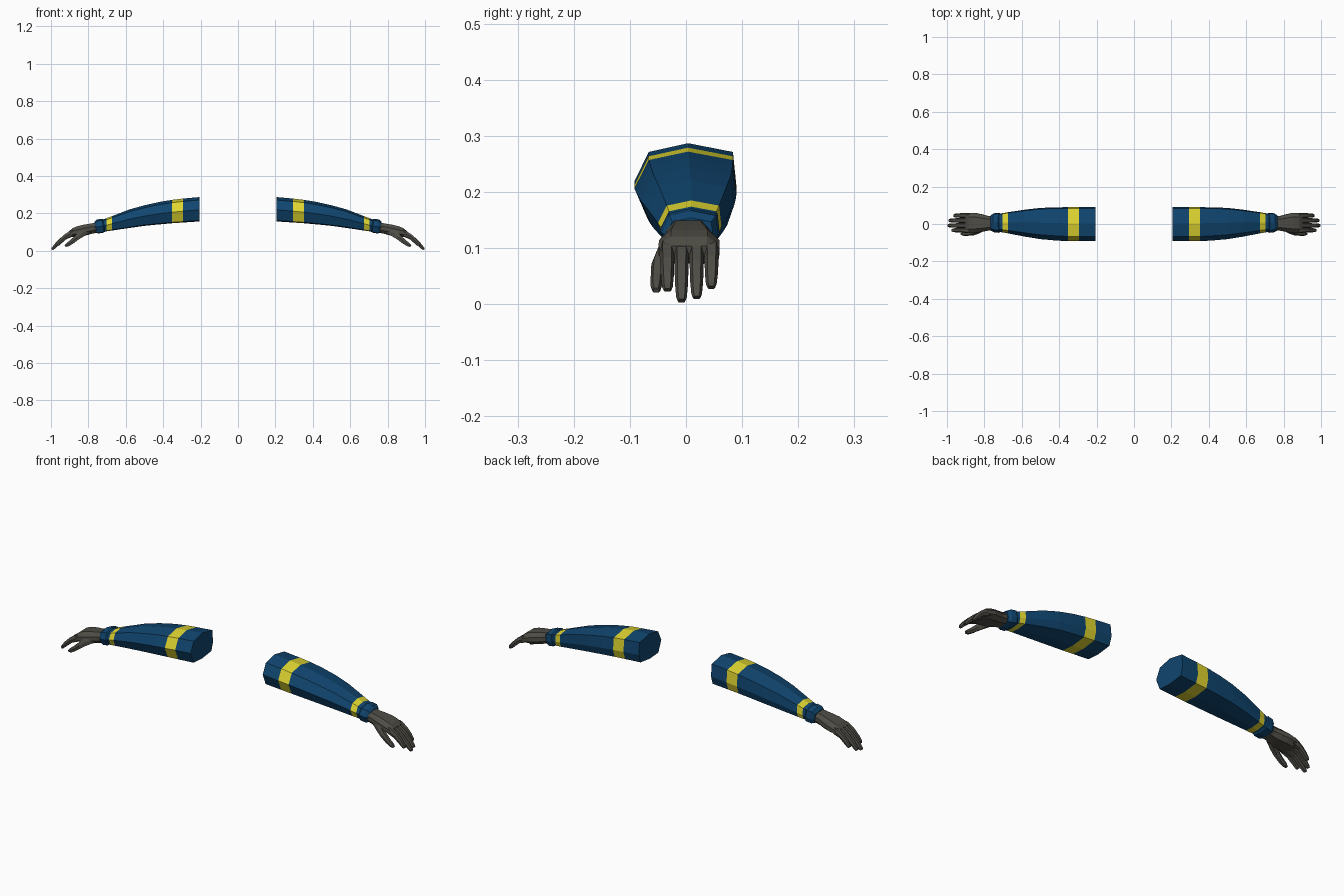
import bpy, bmesh, math
from mathutils import Vector


def material(name, rgb):
    m = bpy.data.materials.new(name)
    m.diffuse_color = (*rgb, 1)
    return m


blue = material("blue cloth", (0.005, 0.06, 0.16))
yellow = material("yellow stripe", (0.74, 0.67, 0.03))
grey = material("dark grey glove", (0.077, 0.073, 0.06))


def loft(name, rings, mats, stripes=()):
    """Skin rings of points, cap both ends, mirror to the other arm."""
    bm = bmesh.new()
    vs = [[bm.verts.new(p) for p in ring] for ring in rings]
    n = len(vs[0])
    for i in range(len(vs) - 1):
        for k in range(n):
            j = (k + 1) % n
            f = bm.faces.new((vs[i][k], vs[i][j], vs[i + 1][j], vs[i + 1][k]))
            f.material_index = 1 if i in stripes else 0
    bm.faces.new(vs[0])
    bm.faces.new(vs[-1])
    bmesh.ops.recalc_face_normals(bm, faces=bm.faces)
    me = bpy.data.meshes.new(name)
    bm.to_mesh(me)
    bm.free()
    for m in mats:
        me.materials.append(m)
    ob = bpy.data.objects.new(name, me)
    bpy.context.collection.objects.link(ob)
    ob.modifiers.new("other arm", 'MIRROR')
    return ob


# Eight-sided sleeve section, scaled to y and z limits
SLEEVE = [(0.05, 1), (0.93, 0.76), (1, -0.2), (0.85, -0.85),
          (0, -1), (-0.74, -0.92), (-1, -0.05), (-0.72, 0.76)]


def section(x, y0, y1, z0, z1, shape=SLEEVE, lean=0.0):
    cy, cz, hy, hz = (y0 + y1) / 2, (z0 + z1) / 2, (y1 - y0) / 2, (z1 - z0) / 2
    return [(x + lean * b * hz, cy + a * hy, cz + b * hz) for a, b in shape]


# Sleeve: x, y min, y max, z min, z max
sleeve = [(0.205, -0.092, 0.09, 0.157, 0.287),
          (0.293, -0.092, 0.09, 0.151, 0.279),
          (0.352, -0.092, 0.09, 0.147, 0.272),
          (0.42, -0.088, 0.089, 0.141, 0.261),
          (0.50, -0.081, 0.086, 0.133, 0.243),
          (0.58, -0.068, 0.077, 0.122, 0.221),
          (0.674, -0.050, 0.063, 0.108, 0.185),
          (0.703, -0.045, 0.058, 0.104, 0.174),
          (0.735, -0.040, 0.053, 0.100, 0.163)]
loft("sleeve", [section(*s) for s in sleeve], [blue, yellow], stripes=(1, 6))

# Rolled cuff at the wrist
cuff = [(0.712, -0.040, 0.053, 0.105, 0.164), (0.722, -0.047, 0.060, 0.097, 0.171),
        (0.750, -0.044, 0.057, 0.092, 0.167), (0.764, -0.036, 0.048, 0.096, 0.154)]
loft("cuff", [section(*s, lean=0.12) for s in cuff], [blue])

# Glove wrist and palm
PALM = [(-0.6, 1), (0.6, 1), (1, 0.35), (1, -0.4), (0.6, -1), (-0.6, -1), (-1, -0.4), (-1, 0.35)]
palm = [(0.745, -0.034, 0.042, 0.100, 0.152), (0.785, -0.036, 0.044, 0.091, 0.145),
        (0.815, -0.042, 0.052, 0.083, 0.140), (0.850, -0.048, 0.060, 0.077, 0.132),
        (0.880, -0.049, 0.060, 0.073, 0.121), (0.900, -0.045, 0.056, 0.074, 0.104)]
loft("glove_palm", [section(*s, shape=PALM, lean=0.2) for s in palm], [grey])


def digit(name, path):
    """Six-sided tapered finger along (x, y, z, half width, half height)."""
    pts = [Vector(p[:3]) for p in path]
    rings = []
    for i, p in enumerate(path):
        t = (pts[min(i + 1, len(pts) - 1)] - pts[max(i - 1, 0)]).normalized()
        side = Vector((0, 1, 0))
        side = (side - t * side.dot(t)).normalized()
        up = t.cross(side)
        rings.append([pts[i] + side * a * p[3] + up * b * p[4] for a, b in
                      ((-0.6, 1), (0.6, 1), (1, 0), (0.7, -1), (-0.7, -1), (-1, 0))])
    loft(name, rings, [grey])


# Fingers: knuckle y, tip y, tip x, tip z
for name, y0, y1, tx, tz in (("index_finger", -0.034, -0.033, 0.972, 0.025),
                             ("middle_finger", -0.008, -0.008, 0.994, 0.006),
                             ("ring_finger", 0.019, 0.019, 0.988, 0.012),
                             ("little_finger", 0.046, 0.045, 0.962, 0.030)):
    bx, bz = 0.875, 0.099
    path = []
    for t, sag, w, h in ((0, 0, 0.013, 0.015), (0.15, 0.004, 0.0135, 0.016), (0.45, 0.009, 0.0125, 0.012),
                         (0.75, 0.006, 0.0115, 0.0105), (0.95, 0.002, 0.0095, 0.008), (1, 0, 0.007, 0.005)):
        path.append((bx + (tx - bx) * t + sag * 0.6, y0 + (y1 - y0) * t,
                     bz + (tz - bz) * t + sag, w, h))
    digit(name, path)

# Thumb hanging forward and below the palm
digit("thumb", [(0.800, -0.022, 0.112, 0.014, 0.018), (0.835, -0.038, 0.092, 0.015, 0.018),
                (0.862, -0.049, 0.070, 0.013, 0.014), (0.890, -0.052, 0.047, 0.011, 0.012),
                (0.912, -0.053, 0.032, 0.010, 0.010), (0.924, -0.053, 0.025, 0.006, 0.005)])
